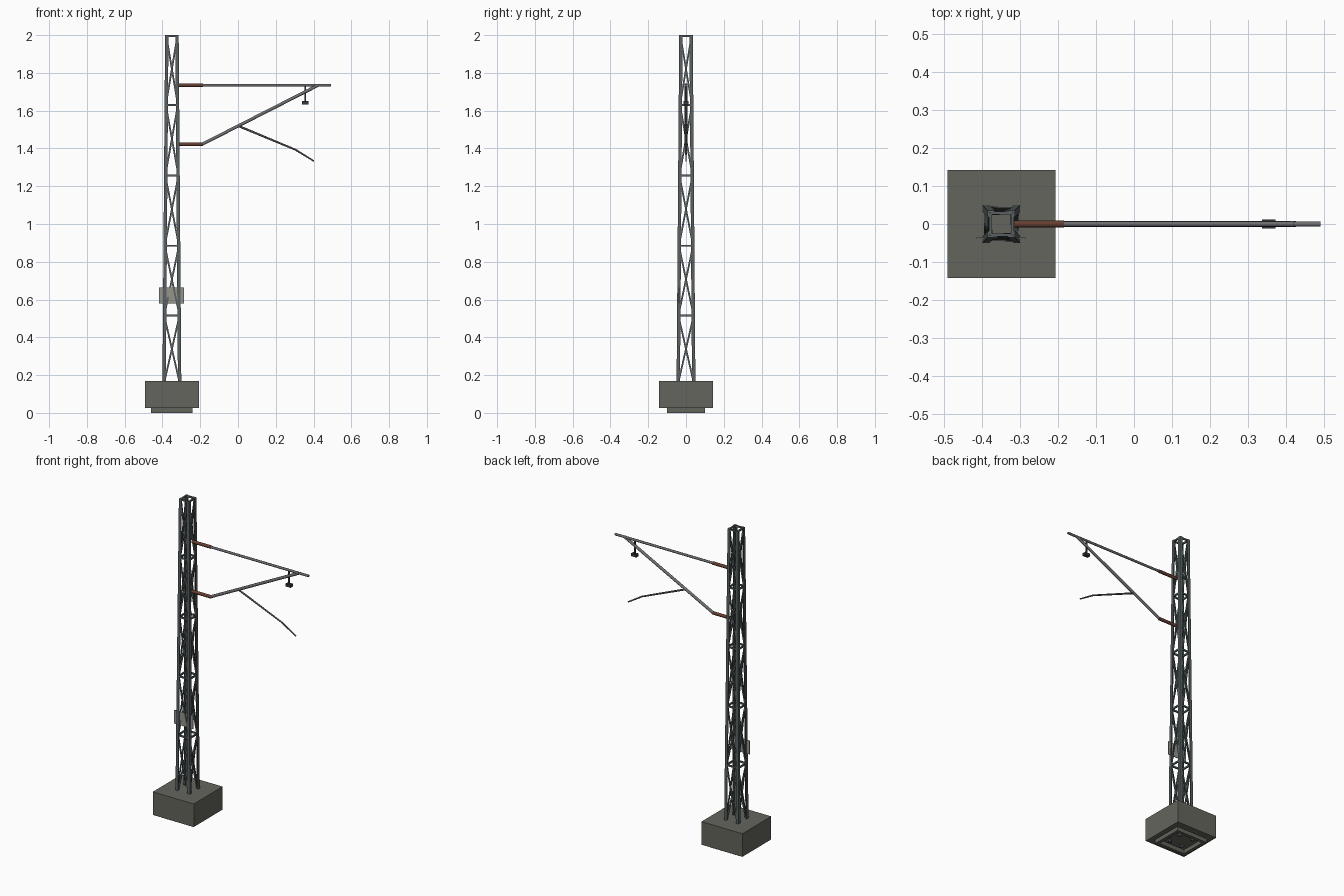
import bpy, bmesh, math
from mathutils import Vector

if "Cube" in bpy.data.objects:
    bpy.data.objects.remove(bpy.data.objects["Cube"])

CX = -0.35          # mast axis
TOP = 2.0


def mat(name, col):
    m = bpy.data.materials.new(name)
    m.diffuse_color = col
    m.use_nodes = True
    m.node_tree.nodes["Principled BSDF"].inputs["Base Color"].default_value = m.diffuse_color
    return m


STEEL = mat("mast_steel", (0.10, 0.12, 0.12, 1))
CONC = mat("concrete", (0.13, 0.13, 0.11, 1))
TUBE = mat("tube_grey", (0.16, 0.16, 0.17, 1))
RUST = mat("insulator_brown", (0.13, 0.05, 0.03, 1))
DARK = mat("clamp_dark", (0.04, 0.04, 0.045, 1))
SIGN = mat("plate_grey", (0.30, 0.30, 0.26, 0.6))


def finish(name, bm, m):
    bmesh.ops.recalc_face_normals(bm, faces=bm.faces)
    me = bpy.data.meshes.new(name)
    bm.to_mesh(me)
    bm.free()
    me.materials.append(m)
    ob = bpy.data.objects.new(name, me)
    bpy.context.collection.objects.link(ob)
    return ob


def loft(bm, rings):
    vs = [[bm.verts.new(p) for p in r] for r in rings]
    n = len(vs[0])
    for a, b in zip(vs, vs[1:]):
        for i in range(n):
            bm.faces.new((a[i], a[(i + 1) % n], b[(i + 1) % n], b[i]))
    bm.faces.new(vs[0][::-1])
    bm.faces.new(vs[-1])


def box(bm, lo, hi):
    rect = [(lo[0], lo[1]), (hi[0], lo[1]), (hi[0], hi[1]), (lo[0], hi[1])]
    loft(bm, [[(x, y, z) for x, y in rect] for z in (lo[2], hi[2])])


def bar(bm, p, q, out, w, t):
    # flat strip of width w and thickness t, facing direction out
    p, q, out = Vector(p), Vector(q), Vector(out)
    s = (q - p).normalized().cross(out) * w / 2
    o = out * t / 2
    loft(bm, [[e + s + o, e - s + o, e - s - o, e + s - o] for e in (p, q)])


def tube(name, pts, radii, m, sides=8):
    # round tube along points lying in the y = 0 plane
    bm = bmesh.new()
    pts = [Vector((x, 0, z)) for x, z in pts]
    rings = []
    for i, p in enumerate(pts):
        d = (pts[min(i + 1, len(pts) - 1)] - pts[max(i - 1, 0)]).normalized()
        u, v = Vector((0, 1, 0)), d.cross(Vector((0, 1, 0)))
        rings.append([p + radii[i] * (u * math.cos(a) + v * math.sin(a))
                      for a in [math.tau * (k + .5) / sides for k in range(sides)]])
    loft(bm, rings)
    ob = finish(name, bm, m)
    ob.data.shade_smooth()
    ob.data.set_sharp_from_angle(angle=math.radians(50))
    return ob


def half(z):
    # outer half width of the tapered mast
    return 0.050 + (0.036 - 0.050) * (z - 0.15) / (TOP - 0.15)


# concrete foundation block and the open frame beneath it
bm = bmesh.new()
box(bm, (-0.4925, -0.143, 0.025), (-0.2075, 0.143, 0.17))
finish("foundation_block", bm, CONC)
bm = bmesh.new()
for s in (-1, 1):
    box(bm, (CX + s * 0.1 - 0.01, -0.1, 0), (CX + s * 0.1 + 0.01, 0.1, 0.03))
    box(bm, (CX - 0.09, s * 0.09 - 0.01, 0), (CX + 0.09, s * 0.09 + 0.01, 0.03))
finish("foundation_foot", bm, CONC)

# four angle-iron corner legs
bm = bmesh.new()
W, T = 0.018, 0.005
prof = [(0, 0), (W, 0), (W, T), (T, T), (T, W), (0, W)]
for sx in (-1, 1):
    for sy in (-1, 1):
        loft(bm, [[(CX + sx * (half(z) - a), sy * (half(z) - b), z) for a, b in prof]
                  for z in (0.01, TOP)])
finish("mast_legs", bm, STEEL)

# horizontal rings and crossed diagonals on all four sides
levels = [0.15, 0.515, 0.885, 1.257, 1.63, TOP - 0.005]
rings, braces = bmesh.new(), bmesh.new()
for k in range(4):
    a = k * math.pi / 2
    n, r = Vector((math.sin(a), -math.cos(a), 0)), Vector((math.cos(a), math.sin(a), 0))

    def at(s, z, inset):
        return (Vector((CX, 0, z)) + n * (half(z) - inset)
                + r * s * (half(z) - 0.007))

    for z in levels[1:]:
        bar(rings, at(-1, z, 0.007), at(1, z, 0.007), n, 0.010, 0.008)
    for z0, z1 in zip(levels, levels[1:]):
        for s in (-1, 1):
            off = 0.008 + 0.002 * s
            bar(braces, at(-s, z0, off), at(s, z1, off), n, 0.009, 0.005)
finish("mast_rings", rings, STEEL)
finish("mast_braces", braces, STEEL)

# blank plate on the front
bm = bmesh.new()
box(bm, (-0.417, -0.039, 0.58), (-0.285, -0.035, 0.665))
finish("mast_plate", bm, SIGN)

# cantilever: insulators, top tube, diagonal stay, steady arm
tube("upper_insulator", [(-0.318, 1.735), (-0.185, 1.735)], [0.010] * 2, RUST)
tube("lower_insulator", [(-0.318, 1.422), (-0.185, 1.422)], [0.010] * 2, RUST)
tube("top_tube", [(-0.19, 1.735), (0.4925, 1.735)], [0.0075] * 2, TUBE)
tube("diagonal_tube", [(-0.19, 1.422), (0.425, 1.735)], [0.009] * 2, TUBE)
tube("steady_arm", [(0.0, 1.52), (0.305, 1.393), (0.402, 1.333)],
     [0.006, 0.005, 0.004], TUBE, 6)

# hanging wire clamp
bm = bmesh.new()
box(bm, (0.351, -0.004, 1.645), (0.360, 0.004, 1.735))
box(bm, (0.338, -0.012, 1.633), (0.374, 0.012, 1.650))
finish("wire_clamp", bm, DARK)
